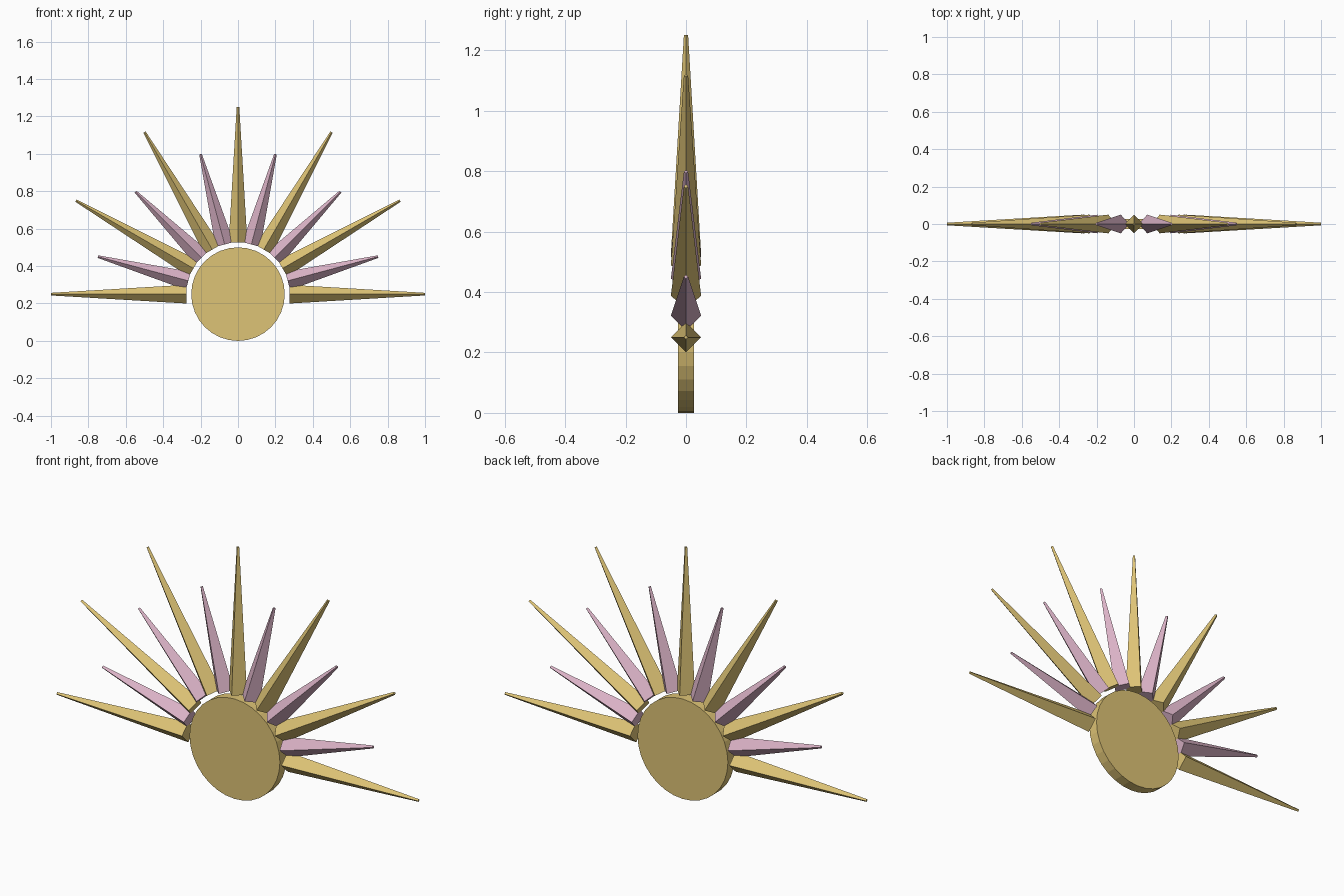
import bpy, bmesh, math
from mathutils import Matrix, Vector

if "Cube" in bpy.data.objects:
    bpy.data.objects.remove(bpy.data.objects["Cube"], do_unlink=True)

CENTRE = Vector((0, 0, 0.25))
GAP = 0.275  # distance from the centre to the foot of each ray


def material(name, rgb):
    mat = bpy.data.materials.new(name)
    mat.use_nodes = True
    mat.diffuse_color = (*rgb, 1)
    bsdf = next(n for n in mat.node_tree.nodes if n.type == 'BSDF_PRINCIPLED')
    bsdf.inputs["Base Color"].default_value = (*rgb, 1)
    return mat


gold = material("gold", (0.73, 0.55, 0.18))
pink = material("pale_pink", (0.71, 0.45, 0.57))


def cone(name, mat, sides, r1, r2, depth, matrix):
    bm = bmesh.new()
    bmesh.ops.create_cone(bm, cap_ends=True, segments=sides, radius1=r1,
                          radius2=r2, depth=depth, matrix=matrix)
    mesh = bpy.data.meshes.new(name)
    bm.to_mesh(mesh)
    bm.free()
    mesh.materials.append(mat)
    obj = bpy.data.objects.new(name, mesh)
    bpy.context.collection.objects.link(obj)
    return obj


# Central disc facing front and back
cone("disc", gold, 32, 0.25, 0.25, 0.052,
     Matrix.Translation(CENTRE) @ Matrix.Rotation(math.pi / 2, 4, 'X'))

# Fan of diamond-section rays, long gold alternating with short pink
for i in range(13):
    long_ray = i % 2 == 0
    length = 0.725 if long_ray else 0.5
    turn = Matrix.Rotation(math.radians(15 * i - 90), 4, 'Y')
    place = Matrix.Translation((0, 0, GAP + length / 2))
    cone("long_ray" if long_ray else "short_ray", gold if long_ray else pink,
         4, 0.05, 0.007, length, Matrix.Translation(CENTRE) @ turn @ place)
